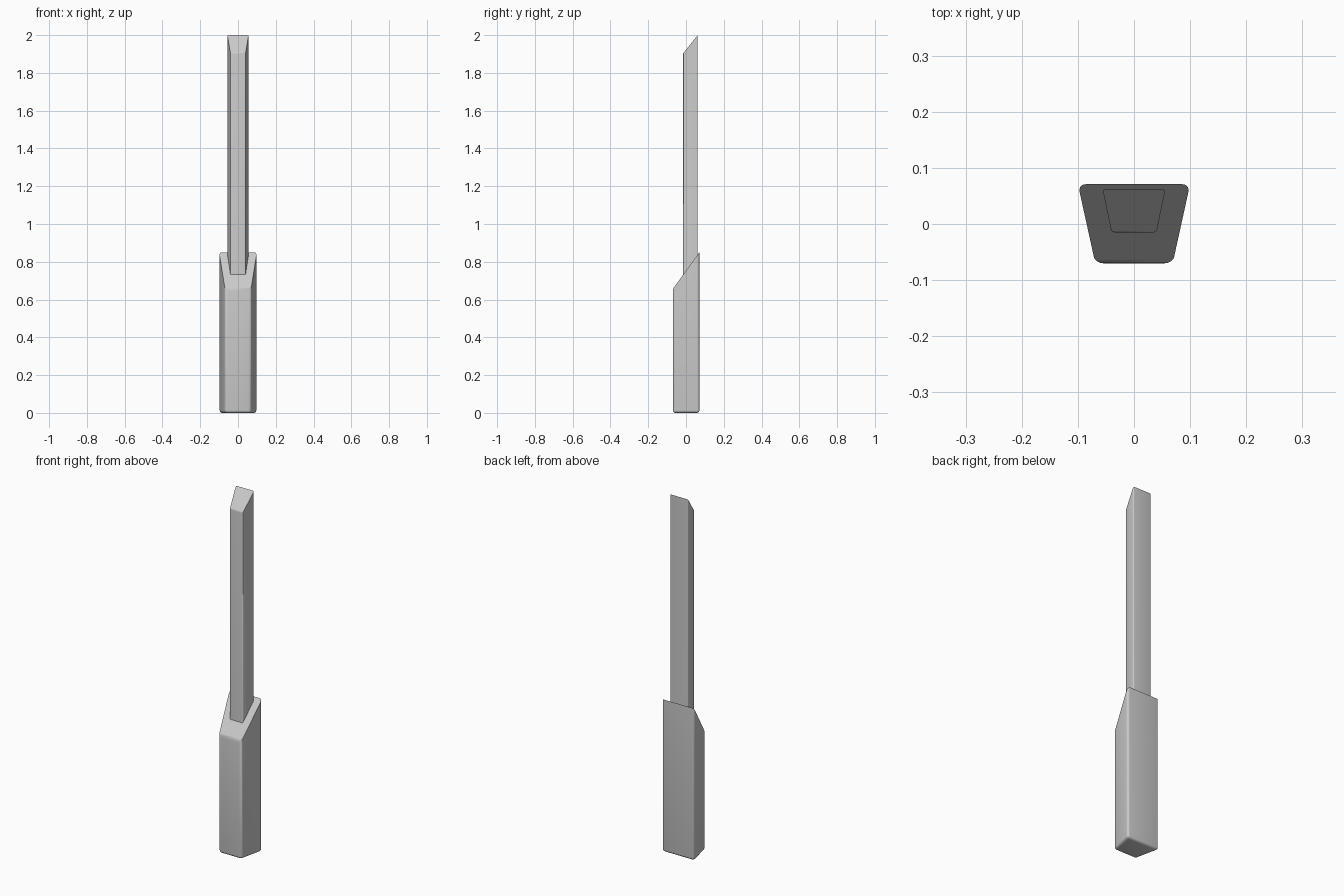
import bpy
import bmesh

cube = bpy.data.objects.get("Cube")
if cube:
    bpy.data.objects.remove(cube, do_unlink=True)

# Single plain metal colour
metal = bpy.data.materials.new("light grey metal")
metal.use_nodes = True
metal.diffuse_color = (0.6, 0.6, 0.6, 1)
metal.node_tree.nodes["Principled BSDF"].inputs["Base Color"].default_value = (0.6, 0.6, 0.6, 1)


def slanted_bar(name, front, back, bottom, radius, is_rounded):
    """Trapezoid bar with a sloped top; front and back are (y, half width, top z)."""
    bm = bmesh.new()
    outline = [(-1, front), (1, front), (1, back), (-1, back)]
    low = [bm.verts.new((s * w, y, bottom)) for s, (y, w, z) in outline]
    high = [bm.verts.new((s * w, y, z)) for s, (y, w, z) in outline]
    bm.faces.new(low[::-1])
    bm.faces.new(high)
    for i in range(4):
        j = (i + 1) % 4
        bm.faces.new((low[i], low[j], high[j], high[i]))
    bm.normal_update()
    edges = [e for e in bm.edges if is_rounded(e, low, high)]
    bmesh.ops.bevel(bm, geom=edges, offset=radius, segments=4, profile=0.5,
                    affect='EDGES', clamp_overlap=True)
    mesh = bpy.data.meshes.new(name)
    bm.to_mesh(mesh)
    bm.free()
    mesh.materials.append(metal)
    obj = bpy.data.objects.new(name, mesh)
    bpy.context.collection.objects.link(obj)
    bpy.ops.object.select_all(action='DESELECT')
    obj.select_set(True)
    bpy.context.view_layer.objects.active = obj
    bpy.ops.object.shade_smooth_by_angle(angle=0.6)
    return obj


def sides_and_foot(edge, low, high):
    # Upright corners, foot rim and the front lip of the slope
    return any(v in low for v in edge.verts) or all(v in high[:2] for v in edge.verts)


def sides_and_lip(edge, low, high):
    # Upright corners and the front lip of the slope
    upright = any(v in low for v in edge.verts) and any(v in high for v in edge.verts)
    return upright or all(v in high[:2] for v in edge.verts)


# Wide holder with a sloped shoulder
slanted_bar("handle", (-0.07, 0.069, 0.66), (0.071, 0.1, 0.85), 0.0, 0.014, sides_and_foot)

# Slim shaft rising from the shoulder to a chisel-cut tip
slanted_bar("shaft", (-0.015, 0.04, 1.905), (0.062, 0.056, 2.0), 0.6, 0.006, sides_and_lip)
